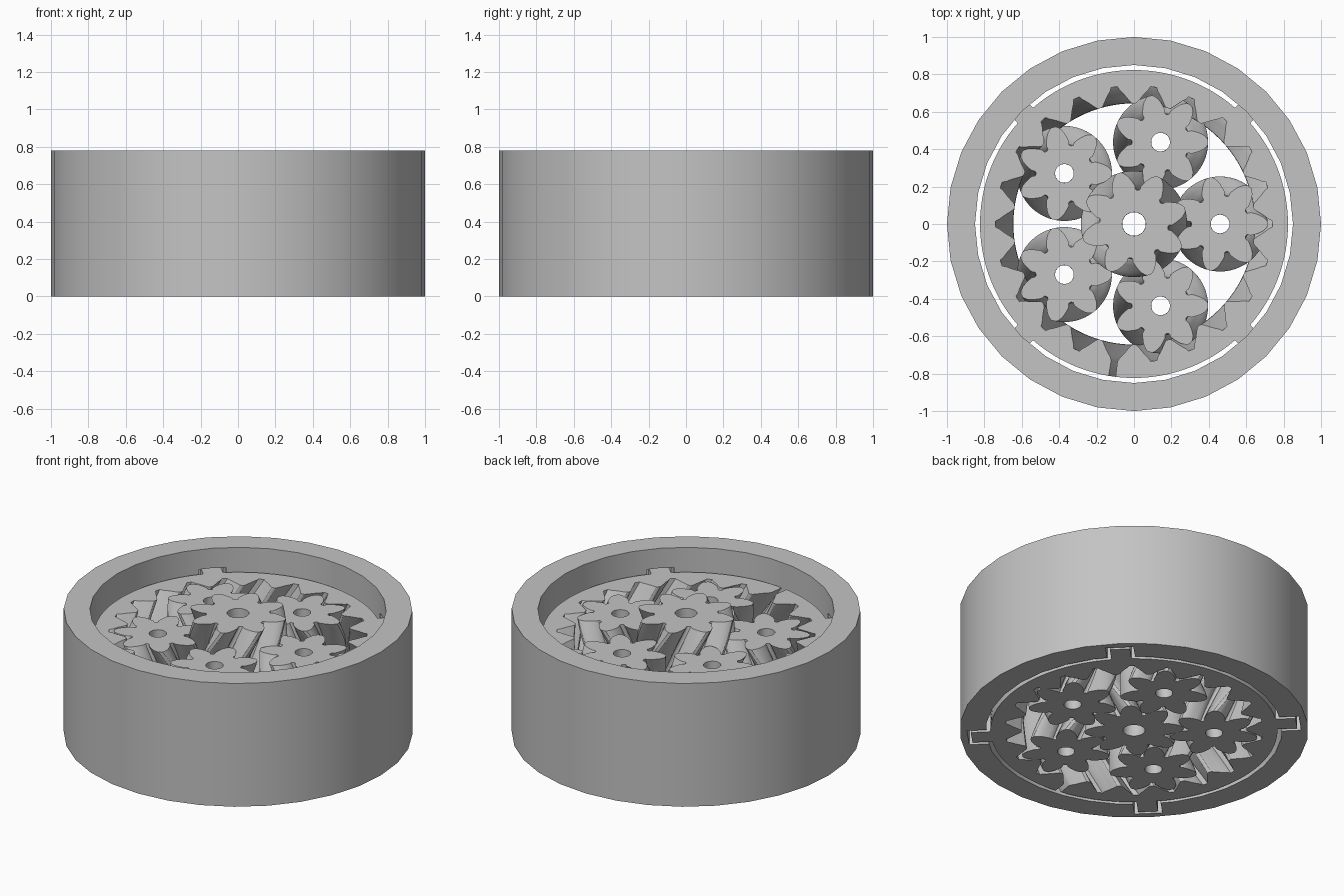
import bpy
import bmesh
from math import sin, cos, pi, radians
from mathutils import Matrix

if "Cube" in bpy.data.objects:
    bpy.data.objects.remove(bpy.data.objects["Cube"])

HEIGHT = 0.78        # housing
GEAR_H = 0.635       # ring and planets
SUN_H = 0.76         # centre gear stands proud
MID = GEAR_H / 2     # point of the herringbone
SUN_TEETH, PLANET_TEETH, RING_TEETH = 8, 7, 22
ORBIT = 0.46
STEPS = 7

grey = bpy.data.materials.new("plain_grey")
grey.use_nodes = True
grey.diffuse_color = (0.55, 0.55, 0.55, 1)
grey.node_tree.nodes["Principled BSDF"].inputs["Base Color"].default_value = (0.55, 0.55, 0.55, 1)


def finish(bm, name):
    """Turn a bmesh into a shaded, coloured object."""
    bmesh.ops.recalc_face_normals(bm, faces=bm.faces)
    mesh = bpy.data.meshes.new(name)
    bm.to_mesh(mesh)
    bm.free()
    mesh.materials.append(grey)
    obj = bpy.data.objects.new(name, mesh)
    bpy.context.collection.objects.link(obj)
    return obj


def shade(obj):
    bpy.ops.object.select_all(action='DESELECT')
    obj.select_set(True)
    bpy.context.view_layer.objects.active = obj
    bpy.ops.object.shade_smooth_by_angle(angle=radians(30))


def tooth_profile(teeth, half):
    """Repeat a mirrored half shape, given as (share of pitch, radius)."""
    whole = [(-a, r) for a, r in reversed(half)] + half
    pitch = 2 * pi / teeth
    return [((k + a) * pitch, r) for k in range(teeth) for a, r in whole]


def herringbone(name, profile, other_radius, top, twist, phase=0, centre=(0, 0), slit=None):
    """Sweep the toothed outline and a round one up a V-shaped twist."""
    bm = bmesh.new()
    levels = [MID * i / STEPS for i in range(2 * STEPS + 1)]
    if top > GEAR_H:
        levels += [GEAR_H + (top - GEAR_H) * i / 3 for i in (1, 2, 3)]
    toothed, round_side = [], []
    for z in levels:
        turn = phase + twist * (1 - abs(z - MID) / MID)
        for rows, fixed in ((toothed, None), (round_side, other_radius)):
            rows.append([bm.verts.new((centre[0] + (fixed or r) * cos(a + turn),
                                       centre[1] + (fixed or r) * sin(a + turn), z))
                         for a, r in profile])
    n = len(profile)
    for i in range(n):
        if i == slit:
            continue
        j = (i + 1) % n
        for rows in (toothed, round_side):
            for low, high in zip(rows, rows[1:]):
                bm.faces.new((low[i], low[j], high[j], high[i]))
        for end in (0, -1):
            t, o = toothed[end], round_side[end]
            bm.faces.new((t[i], t[j], o[j], o[i]))
    # Side walls of the open slit
    if slit is not None:
        for i in (slit, slit + 1):
            for k in range(len(levels) - 1):
                bm.faces.new((toothed[k][i], toothed[k + 1][i],
                              round_side[k + 1][i], round_side[k][i]))
    obj = finish(bm, name)
    shade(obj)
    return obj


def gear_half(pitch_radius):
    """Half of an outward tooth, from tip to root."""
    shape = [(0.05, 0.039), (0.10, 0.033), (0.18, 0.018), (0.25, 0),
             (0.33, -0.022), (0.40, -0.040), (0.41, -0.058), (0.47, -0.063)]
    return [(a, pitch_radius + d) for a, d in shape]


def corner_boxes(bm, inner, outer, width, bottom, top):
    """Four boxes on the diagonals."""
    for k in range(4):
        m = (Matrix.Rotation(pi / 4 + k * pi / 2, 4, 'Z')
             @ Matrix.Translation(((inner + outer) / 2, 0, (bottom + top) / 2))
             @ Matrix.Diagonal((outer - inner, width, top - bottom, 1)))
        bmesh.ops.create_cube(bm, size=1, matrix=m)


# Housing: a plain tube with four blind slots open at the bottom
bm = bmesh.new()
rows = []
for r, z in ((1, 0), (1, HEIGHT), (0.85, HEIGHT), (0.85, 0)):
    rows.append([bm.verts.new((r * cos(i * pi / 16), r * sin(i * pi / 16), z)) for i in range(32)])
for k in range(4):
    a, b = rows[k], rows[(k + 1) % 4]
    for i in range(32):
        j = (i + 1) % 32
        bm.faces.new((a[i], a[j], b[j], b[i]))
housing = finish(bm, "housing")

bm = bmesh.new()
corner_boxes(bm, 0.8, 0.955, 0.16, -0.1, 0.655)
cutter = finish(bm, "slot_cutter")
cutter.hide_render = True
cut = housing.modifiers.new("slots", 'BOOLEAN')
cut.operation = 'DIFFERENCE'
cut.solver = 'EXACT'
cut.object = cutter
bpy.context.view_layer.objects.active = housing
bpy.ops.object.modifier_apply(modifier=cut.name)
bpy.data.objects.remove(cutter)
shade(housing)

# Ring gear, split at one valley, with four locking tabs
TWIST = radians(48.8) * PLANET_TEETH
valley = [(0.08, 0.74), (0.12, 0.722), (0.22, 0.698), (0.30, 0.677),
          (0.38, 0.657), (0.43, 0.647), (0.47, 0.645)]
ring_profile = tooth_profile(RING_TEETH, valley)
slit = 16 * 2 * len(valley) + len(valley) - 1
herringbone("ring_gear", ring_profile, 0.823, GEAR_H, TWIST / RING_TEETH, slit=slit)
bm = bmesh.new()
corner_boxes(bm, 0.8, 0.935, 0.115, 0, GEAR_H)
finish(bm, "locking_tabs")

# Centre gear
herringbone("sun_gear", tooth_profile(SUN_TEETH, gear_half(0.245)), 0.063, SUN_H,
            -TWIST / SUN_TEETH)

# Five planets, each turned to mesh with the ring
for k in range(5):
    theta = 2 * pi * k / 5
    herringbone(f"planet_gear_{k + 1}", tooth_profile(PLANET_TEETH, gear_half(0.215)), 0.05,
                GEAR_H, TWIST / PLANET_TEETH, theta * (1 - RING_TEETH / PLANET_TEETH),
                (ORBIT * cos(theta), ORBIT * sin(theta)))
